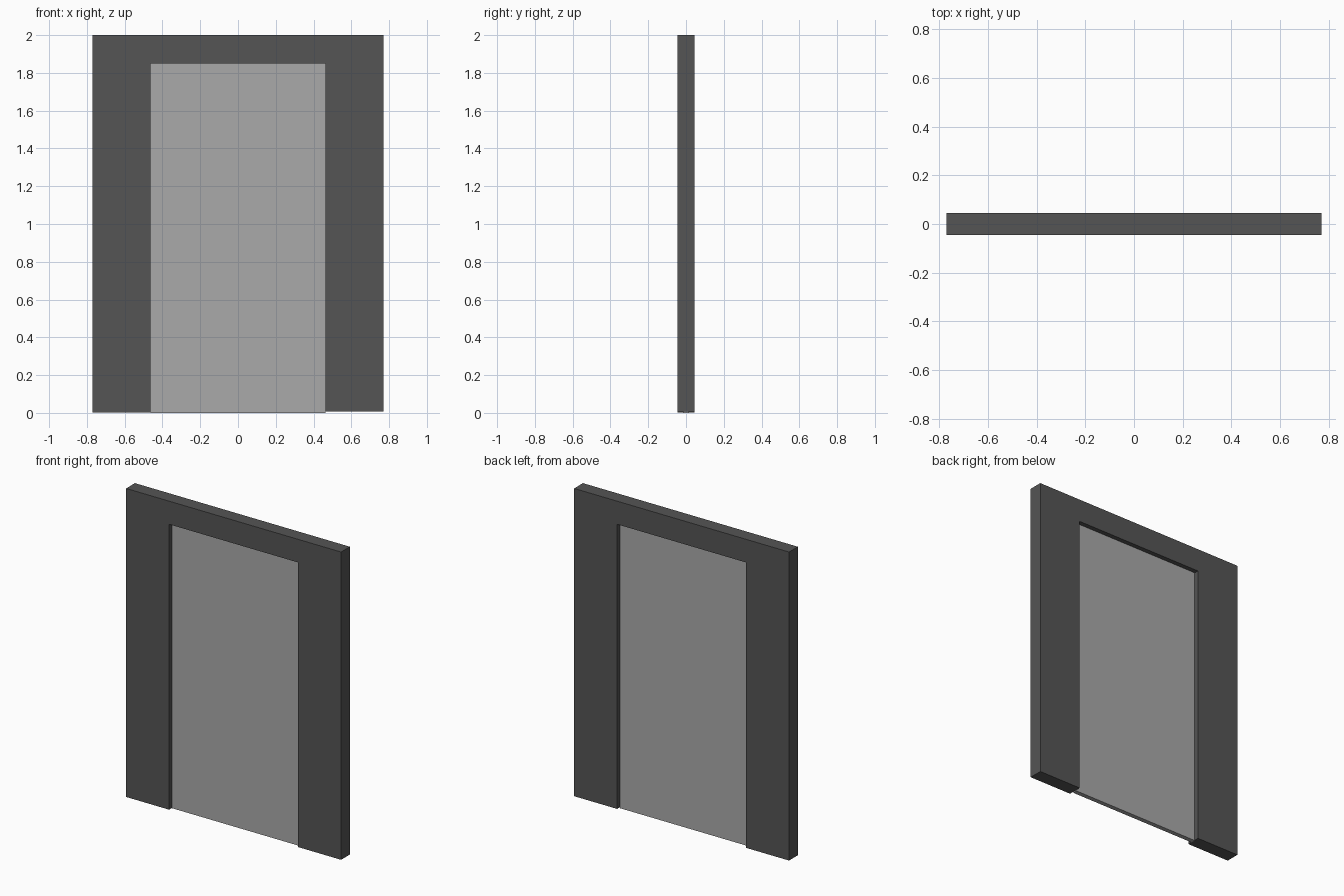
import bpy, bmesh

if "Cube" in bpy.data.objects:
    bpy.data.objects.remove(bpy.data.objects["Cube"])


def extruded(name, outline, depth):
    """Extrude an x-z outline symmetrically about y = 0."""
    bm = bmesh.new()
    face = bm.faces.new([bm.verts.new((x, -depth / 2, z)) for x, z in outline])
    geom = bmesh.ops.extrude_face_region(bm, geom=[face])["geom"]
    new_verts = [g for g in geom if isinstance(g, bmesh.types.BMVert)]
    bmesh.ops.translate(bm, verts=new_verts, vec=(0, depth, 0))
    bmesh.ops.recalc_face_normals(bm, faces=bm.faces)
    mesh = bpy.data.meshes.new(name)
    bm.to_mesh(mesh)
    bm.free()
    obj = bpy.data.objects.new(name, mesh)
    bpy.context.collection.objects.link(obj)
    return obj


def paint(obj, name, value):
    mat = bpy.data.materials.new(name)
    mat.diffuse_color = (value, value, value, 1)
    mat.use_nodes = True
    mat.node_tree.nodes["Principled BSDF"].inputs["Base Color"].default_value = mat.diffuse_color
    obj.data.materials.append(mat)


W, H = 0.77, 2.0        # frame half width and height
OW, OH = 0.462, 1.85    # opening half width and height
LEFT_Z, RIGHT_Z = 0.002, 0.007

# Surround: two wide jambs joined by a lintel
frame = extruded("door_frame", [
    (-W, LEFT_Z), (-OW, LEFT_Z), (-OW, OH), (OW, OH),
    (OW, RIGHT_Z), (W, RIGHT_Z), (W, H), (-W, H)], 0.09)
paint(frame, "dark_grey", 0.09)

# Door leaf, recessed on both faces
panel = extruded("door_panel", [(-OW, 0), (OW, 0), (OW, OH), (-OW, OH)], 0.03)
paint(panel, "light_grey", 0.4)
